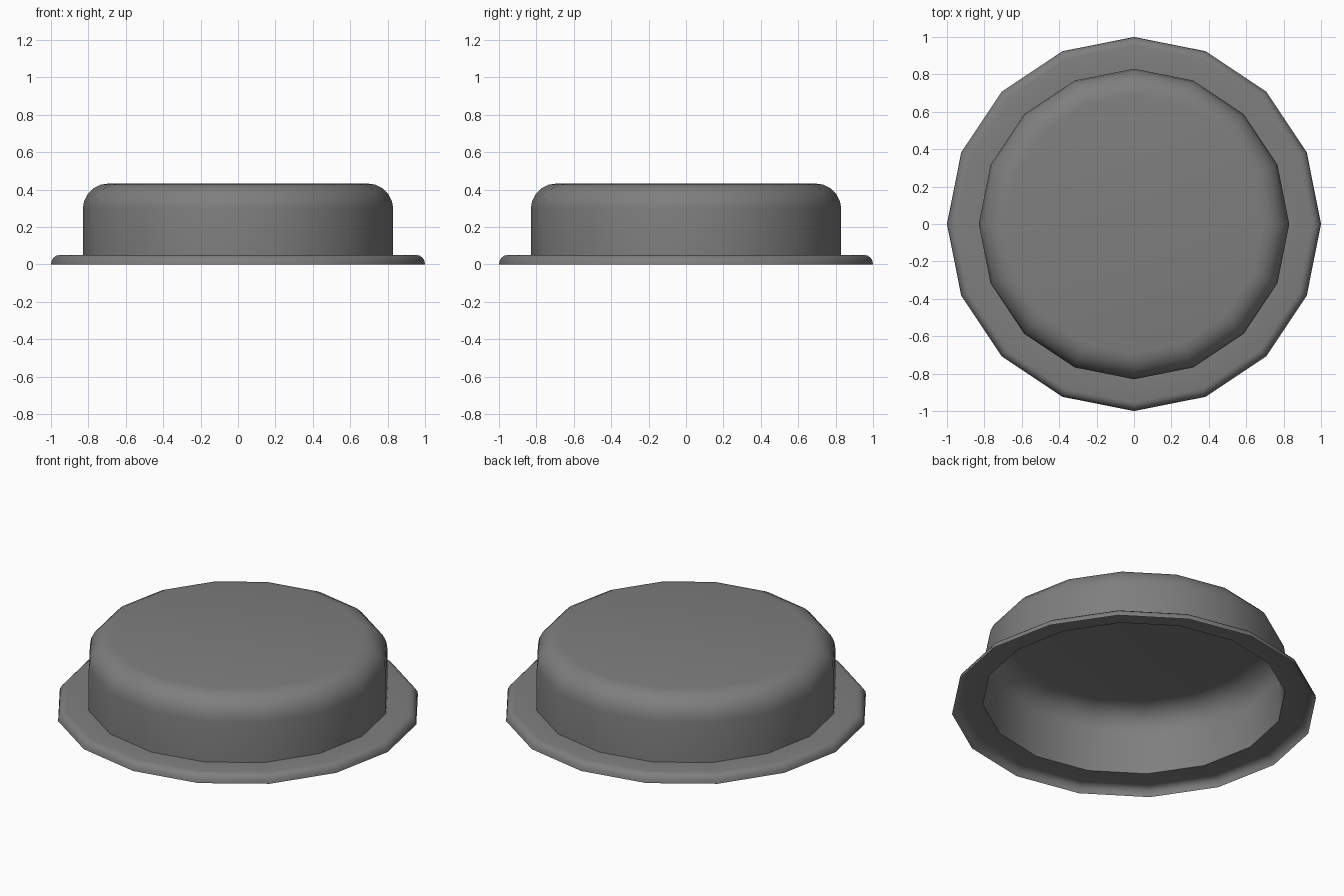
import bpy, bmesh
from math import sin, cos, pi, radians

if "Cube" in bpy.data.objects:
    bpy.data.objects.remove(bpy.data.objects["Cube"])

SIDES = 16

def arc(cx, cz, rx, rz, a0, a1, n):
    """Points on an elliptical arc in the radius/height plane."""
    return [(cx + rx * cos(radians(a0 + (a1 - a0) * i / n)),
             cz + rz * sin(radians(a0 + (a1 - a0) * i / n))) for i in range(n + 1)]

# Open sheet profile: rounded lip, flat brim, wall, rounded shoulder
profile = arc(0.955, 0.0, 0.045, 0.05, 0, 90, 4)
profile += [(0.83, 0.05)]
profile += arc(0.69, 0.295, 0.14, 0.138, 0, 90, 5)

# Revolve into a hollow lid, open underneath
bm = bmesh.new()
rings = [[bm.verts.new((r * cos(2 * pi * k / SIDES), r * sin(2 * pi * k / SIDES), z))
          for k in range(SIDES)] for r, z in profile]
for a, b in zip(rings, rings[1:]):
    for k in range(SIDES):
        j = (k + 1) % SIDES
        bm.faces.new((a[k], a[j], b[j], b[k]))
bm.faces.new(rings[-1])  # flat top

mesh = bpy.data.meshes.new("lid")
bm.to_mesh(mesh)
bm.free()
lid = bpy.data.objects.new("lid", mesh)
bpy.context.collection.objects.link(lid)

# Dark grey finish
mat = bpy.data.materials.new("dark_grey")
mat.diffuse_color = (0.21, 0.21, 0.21, 1)
mat.use_nodes = True
mat.node_tree.nodes["Principled BSDF"].inputs["Base Color"].default_value = mat.diffuse_color
mesh.materials.append(mat)

# Smooth shading with a sharp crease between wall and brim
bpy.context.view_layer.objects.active = lid
lid.select_set(True)
bpy.ops.object.shade_smooth_by_angle(angle=radians(40))
